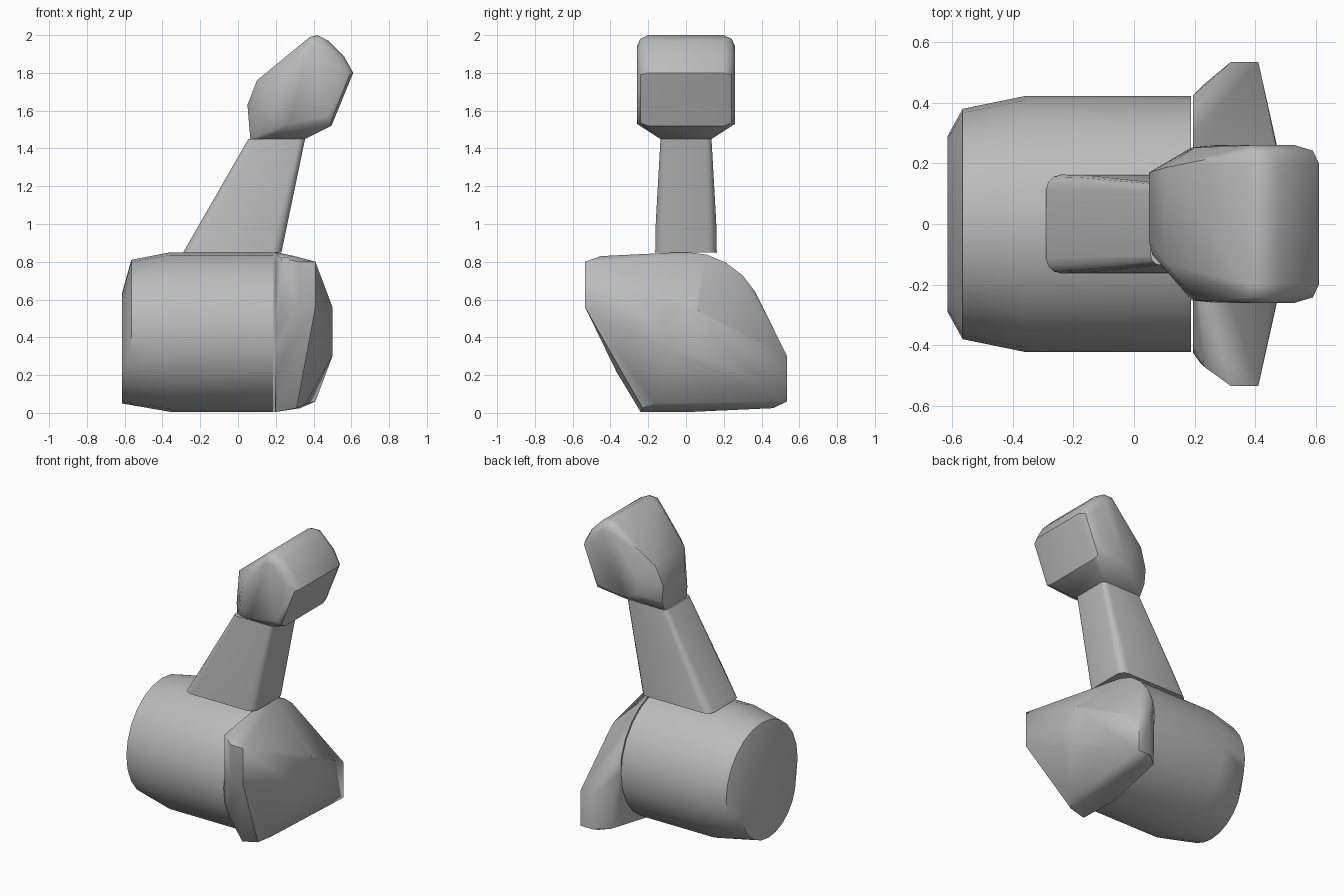
import bpy
import bmesh
import math

cube = bpy.data.objects.get("Cube")
if cube:
    bpy.data.objects.remove(cube, do_unlink=True)

grey = bpy.data.materials.new("plain grey")
grey.use_nodes = True
grey.diffuse_color = (0.5, 0.5, 0.5, 1)
grey.node_tree.nodes["Principled BSDF"].inputs["Base Color"].default_value = (0.5, 0.5, 0.5, 1)


def ring(x, radius, z, sides=24):
    """Circle of points around the x axis."""
    return [(x, radius * math.cos(math.tau * i / sides), z + radius * math.sin(math.tau * i / sides))
            for i in range(sides)]


def rounded_rect(x0, x1, half_y, z, r):
    """Rectangle with rounded corners, lying flat at height z."""
    points = []
    for sx, cx in ((-1, x0 + r), (1, x1 - r)):
        for sy in (-1, 1):
            for a in (0, 30, 60, 90):
                t = math.radians(a)
                points.append((cx + sx * r * math.cos(t), sy * (half_y - r + r * math.sin(t)), z))
    return points


def outline(y, pairs):
    """Points of an x-z outline at depth y."""
    return [(x, y, z) for x, z in pairs]


def hull(name, points):
    """Convex faceted shell around the points."""
    bm = bmesh.new()
    for p in points:
        bm.verts.new(p)
    result = bmesh.ops.convex_hull(bm, input=bm.verts)
    loose = {g for g in result["geom_interior"] + result["geom_unused"]
             if isinstance(g, bmesh.types.BMVert)}
    bmesh.ops.delete(bm, geom=list(loose), context="VERTS")
    bmesh.ops.dissolve_limit(bm, angle_limit=math.radians(1), verts=bm.verts, edges=bm.edges)
    bmesh.ops.recalc_face_normals(bm, faces=bm.faces)
    mesh = bpy.data.meshes.new(name)
    bm.to_mesh(mesh)
    bm.free()
    mesh.materials.append(grey)
    obj = bpy.data.objects.new(name, mesh)
    bpy.context.collection.objects.link(obj)
    bpy.ops.object.select_all(action="DESELECT")
    obj.select_set(True)
    bpy.context.view_layer.objects.active = obj
    bpy.ops.object.shade_smooth_by_angle(angle=math.radians(40))


# Drum with a tapered end
hull("drum", ring(0.188, 0.422, 0.428) + ring(-0.36, 0.422, 0.428)
     + ring(-0.565, 0.38, 0.43) + ring(-0.615, 0.29, 0.34))

# Domed end cap with a front upper lobe and a rear lower lobe
lobes = []
for side, low, high in ((-1, 0.56, 0.80), (1, 0.06, 0.30)):
    for x in (0.32, 0.41):
        lobes += [(x, side * 0.535, low), (x, side * 0.535, high)]
lobes += [(0.22, -0.46, 0.56), (0.23, -0.47, 0.82), (0.30, -0.45, 0.83),
          (0.23, 0.46, 0.06), (0.23, 0.46, 0.30), (0.33, 0.46, 0.025),
          (0.20, -0.24, 0.005), (0.31, -0.23, 0.025), (0.36, -0.16, 0.05)]
hull("end_cap", ring(0.194, 0.424, 0.428) + ring(0.5, 0.13, 0.43) + lobes)

# Leaning tapered arm
hull("arm", rounded_rect(-0.29, 0.23, 0.163, 0.85, 0.05)
     + rounded_rect(-0.20, 0.262, 0.16, 1.01, 0.05)
     + rounded_rect(0.055, 0.355, 0.135, 1.45, 0.03))

# Blocky head: broad core, softened shoulders and flat cheeks
core = [(0.38, 1.99), (0.42, 2.0), (0.48, 1.97), (0.56, 1.89), (0.61, 1.80), (0.495, 1.52)]
shoulder = [(0.38, 1.978), (0.44, 1.98), (0.545, 1.88), (0.59, 1.79), (0.49, 1.535)]
cheek = [(0.39, 1.94), (0.45, 1.93), (0.53, 1.82), (0.47, 1.57), (0.27, 1.53)]
head = []
for side in (-1, 1):
    head += outline(side * 0.2, core) + outline(side * 0.242, shoulder)
    head += outline(side * 0.26, cheek)
    head += outline(side * 0.135, [(0.15, 1.45), (0.355, 1.45)])
# The small end is skewed towards the back
head += outline(-0.252, [(0.19, 1.58), (0.21, 1.74)])
head += outline(0.252, [(0.19, 1.57), (0.20, 1.70)])
head += outline(-0.13, [(0.10, 1.76)]) + outline(0.185, [(0.10, 1.76)])
head += outline(-0.06, [(0.05, 1.63)]) + outline(0.17, [(0.05, 1.63), (0.06, 1.52)])
head += outline(-0.10, [(0.065, 1.45), (0.06, 1.52)]) + outline(0.135, [(0.065, 1.45)])
hull("head", head)
